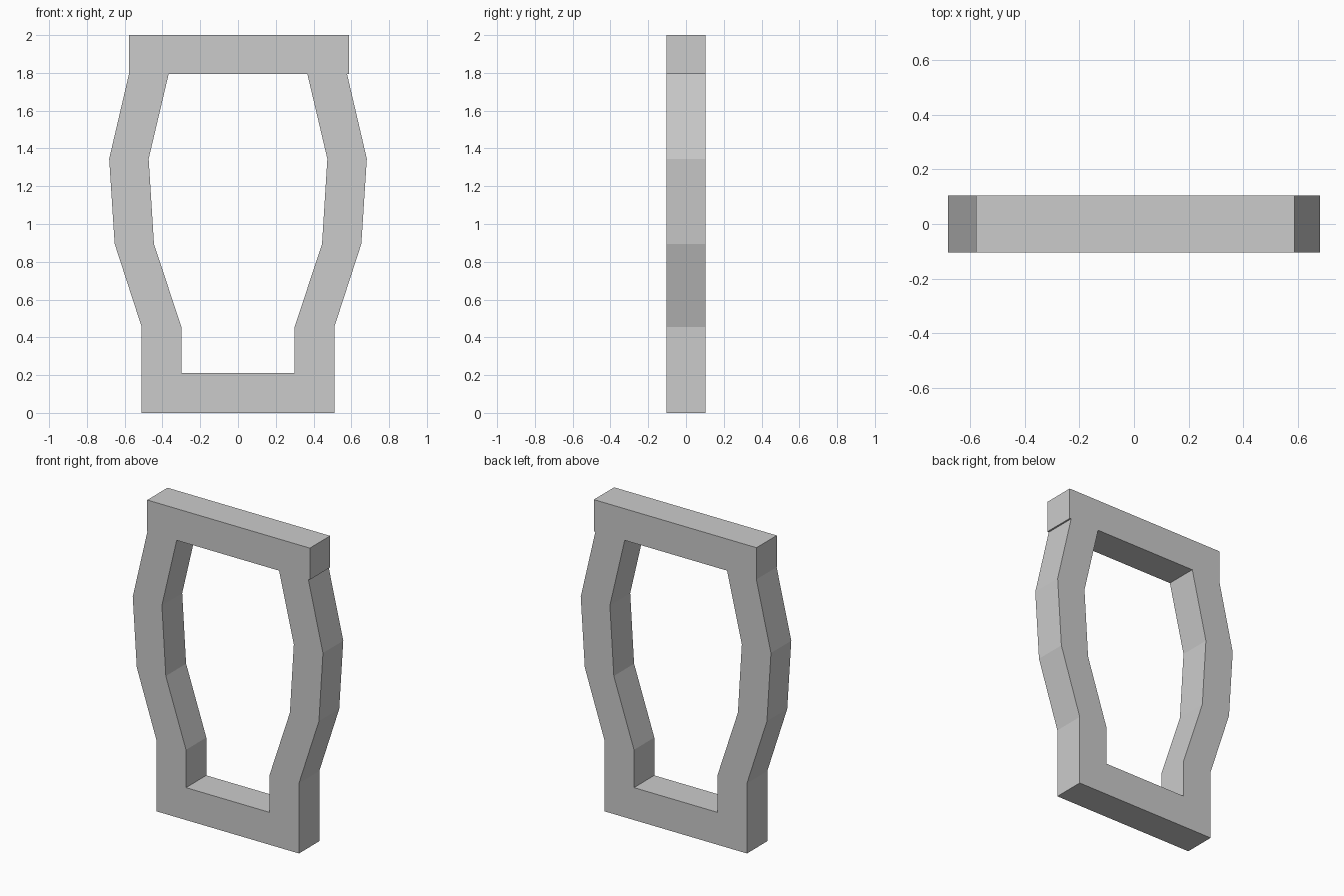
import bpy
import bmesh

if "Cube" in bpy.data.objects:
    bpy.data.objects.remove(bpy.data.objects["Cube"])

HALF_DEPTH = 0.104


def prism(name, outline):
    """Extrude an x-z outline through the frame depth."""
    bm = bmesh.new()
    face = bm.faces.new([bm.verts.new((x, -HALF_DEPTH, z)) for x, z in outline])
    ext = bmesh.ops.extrude_face_region(bm, geom=[face])
    verts = [v for v in ext["geom"] if isinstance(v, bmesh.types.BMVert)]
    bmesh.ops.translate(bm, verts=verts, vec=(0, 2 * HALF_DEPTH, 0))
    bmesh.ops.recalc_face_normals(bm, faces=bm.faces)
    mesh = bpy.data.meshes.new(name)
    bm.to_mesh(mesh)
    bm.free()
    obj = bpy.data.objects.new(name, mesh)
    bpy.context.collection.objects.link(obj)
    return obj


def rail(name, x0, x1, z0, z1):
    return prism(name, [(x0, z0), (x1, z0), (x1, z1), (x0, z1)])


# Bent side posts, one per side: outer edge up, inner edge back down
outer = [(0.51, 0), (0.51, 0.455), (0.653, 0.895), (0.682, 1.345), (0.577, 1.795)]
inner = [(0.30, 0), (0.30, 0.455), (0.445, 0.895), (0.473, 1.345), (0.367, 1.795)]
for side, name in ((-1, "left_post"), (1, "right_post")):
    prism(name, [(side * x, z) for x, z in outer + inner[::-1]])

# Top and bottom rails
rail("top_rail", -0.578, 0.588, 1.795, 2.0)
rail("bottom_rail", -0.30, 0.30, 0.0, 0.21)
